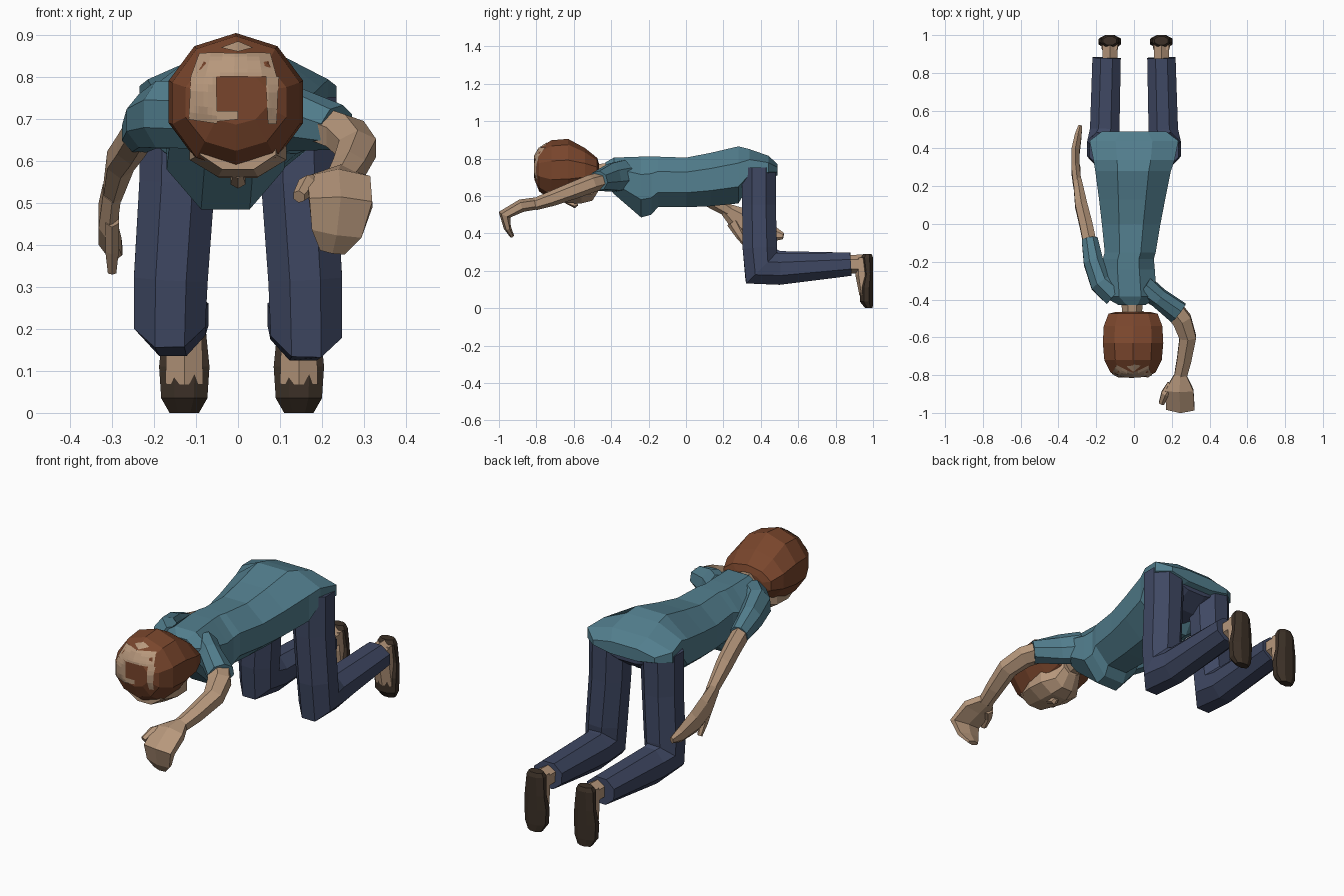
import bpy, bmesh
from math import cos, sin, pi
from mathutils import Vector


def mat(name, rgb):
    m = bpy.data.materials.new(name)
    m.diffuse_color = (*rgb, 1)
    return m


SHIRT = mat("shirt", (0.085, 0.21, 0.27))
DENIM = mat("trousers", (0.05, 0.065, 0.125))
SKIN = mat("skin", (0.47, 0.31, 0.2))
HAIR = mat("hair", (0.19, 0.06, 0.025))
SHOE = mat("shoe", (0.045, 0.03, 0.02))


def finish(name, bm, material):
    bmesh.ops.recalc_face_normals(bm, faces=bm.faces)
    me = bpy.data.meshes.new(name)
    bm.to_mesh(me)
    bm.free()
    me.materials.append(material)
    ob = bpy.data.objects.new(name, me)
    bpy.context.collection.objects.link(ob)
    return ob


def loft(name, pts, material, n=8, axis=None):
    """Faceted tube through rings (x, y, z, half width, half depth)."""
    bm = bmesh.new()
    c = [Vector(p[:3]) for p in pts]
    rings = []
    for i, p in enumerate(pts):
        if axis:
            t = Vector(axis)
        else:
            t = Vector()
            if i > 0:
                t += (c[i] - c[i - 1]).normalized()
            if i < len(c) - 1:
                t += (c[i + 1] - c[i]).normalized()
            t.normalize()
        u = Vector((1, 0, 0))
        u = (u - t * u.dot(t)).normalized()
        v = t.cross(u)
        k = 1 / cos(pi / n)
        ring = []
        for j in range(n):
            a = 2 * pi * (j + 0.5) / n
            ring.append(bm.verts.new(c[i] + u * (p[3] * k * cos(a)) + v * (p[4] * k * sin(a))))
        rings.append(ring)
    for r, s in zip(rings, rings[1:]):
        for j in range(n):
            bm.faces.new((r[j], r[(j + 1) % n], s[(j + 1) % n], s[j]))
    bm.faces.new(rings[0])
    bm.faces.new(rings[-1])
    return finish(name, bm, material)


def slices(name, rows, material, n=8):
    """Loft along y from rows (y, x centre, half width, low z, high z)."""
    return loft(name, [(x, y, (a + b) / 2, w, (b - a) / 2) for y, x, w, a, b in rows],
                material, n, (0, 1, 0))


# Shirt body, chest hanging down, hips raised
slices("shirt_body", [
    (-0.43, -0.01, 0.07, 0.67, 0.78), (-0.385, -0.02, 0.14, 0.61, 0.805),
    (-0.24, -0.03, 0.14, 0.485, 0.81), (-0.185, -0.03, 0.135, 0.50, 0.81),
    (-0.15, -0.02, 0.135, 0.54, 0.81), (0.0, -0.015, 0.155, 0.54, 0.805),
    (0.13, -0.01, 0.175, 0.545, 0.83), (0.28, -0.005, 0.20, 0.56, 0.865),
    (0.34, 0, 0.215, 0.66, 0.85), (0.44, 0, 0.235, 0.69, 0.815),
    (0.49, 0, 0.17, 0.71, 0.77)], SHIRT)

# Trousers: seat and bent legs, then feet
slices("trouser_seat", [(0.30, 0, 0.12, 0.60, 0.75), (0.38, 0, 0.14, 0.62, 0.75),
                        (0.465, 0, 0.12, 0.68, 0.75)], DENIM)
for side, s, dz, fx in (("left", -1, 0.02, -0.128), ("right", 1, 0, 0.145)):
    loft(side + "_trouser_leg", [
        (s * 0.14, 0.39, 0.75, 0.095, 0.09), (s * 0.145, 0.39, 0.55, 0.09, 0.09),
        (s * 0.16, 0.395, 0.32, 0.088, 0.092), (s * 0.163, 0.402, 0.215 + dz, 0.085, 0.115),
        (s * 0.155, 0.50, 0.21 + dz / 2, 0.078, 0.085),
        (s * 0.145, 0.88, 0.235, 0.075, 0.062)], DENIM)
    loft(side + "_ankle", [(fx, 0.85, 0.235, 0.04, 0.042), (fx, 0.95, 0.235, 0.04, 0.045)], SKIN, 6)
    loft(side + "_instep", [(fx, 0.935, 0.27, 0.04, 0.02), (fx, 0.94, 0.18, 0.042, 0.03),
                            (fx, 0.95, 0.07, 0.045, 0.02)], SKIN, 6)
    loft(side + "_shoe", [
        (fx, 0.978, 0.0, 0.035, 0.02), (fx, 0.965, 0.035, 0.055, 0.035),
        (fx, 0.965, 0.11, 0.06, 0.035), (fx, 0.975, 0.18, 0.053, 0.025),
        (fx, 0.968, 0.27, 0.046, 0.032), (fx, 0.97, 0.29, 0.036, 0.022)], SHOE, 8, (0, 0, 1))

# Left arm trailing backwards
loft("left_sleeve", [(-0.10, -0.37, 0.71, 0.07, 0.08), (-0.175, -0.31, 0.71, 0.06, 0.08),
                     (-0.215, -0.20, 0.695, 0.052, 0.065), (-0.235, -0.08, 0.665, 0.042, 0.045)],
     SHIRT)
loft("left_arm", [(-0.23, -0.12, 0.675, 0.035, 0.04), (-0.255, 0.0, 0.635, 0.034, 0.04),
                  (-0.28, 0.10, 0.60, 0.032, 0.04), (-0.30, 0.23, 0.52, 0.022, 0.03)], SKIN, 6)
loft("left_hand", [(-0.30, 0.21, 0.53, 0.022, 0.03), (-0.31, 0.29, 0.47, 0.022, 0.06),
                   (-0.31, 0.38, 0.43, 0.022, 0.055), (-0.295, 0.47, 0.395, 0.018, 0.035),
                   (-0.285, 0.52, 0.385, 0.01, 0.015)], SKIN, 6)
loft("left_thumb", [(-0.30, 0.25, 0.46, 0.016, 0.03), (-0.30, 0.29, 0.39, 0.016, 0.022),
                    (-0.30, 0.32, 0.335, 0.01, 0.01)], SKIN, 6)

# Right arm reaching forwards, hand drooping
loft("right_sleeve", [(0.05, -0.33, 0.71, 0.06, 0.08), (0.13, -0.39, 0.70, 0.05, 0.075),
                      (0.235, -0.47, 0.68, 0.06, 0.05)], SHIRT)
loft("right_arm", [(0.20, -0.44, 0.685, 0.05, 0.04), (0.255, -0.51, 0.665, 0.05, 0.042),
                   (0.285, -0.60, 0.63, 0.044, 0.04), (0.265, -0.72, 0.585, 0.038, 0.035),
                   (0.245, -0.81, 0.555, 0.033, 0.028)], SKIN, 6)
loft("right_hand", [(0.245, -0.80, 0.56, 0.033, 0.028), (0.24, -0.88, 0.548, 0.075, 0.03),
                    (0.245, -0.97, 0.50, 0.075, 0.03), (0.235, -0.955, 0.43, 0.06, 0.017),
                    (0.225, -0.93, 0.385, 0.03, 0.01)], SKIN, 6)
loft("right_thumb", [(0.20, -0.85, 0.545, 0.025, 0.022), (0.165, -0.90, 0.54, 0.022, 0.024),
                     (0.145, -0.95, 0.515, 0.014, 0.014)], SKIN, 6)

# Head, face down, crown pointing forwards
slices("neck", [(-0.39, -0.01, 0.06, 0.66, 0.78), (-0.47, -0.01, 0.052, 0.65, 0.77),
                (-0.54, 0, 0.055, 0.62, 0.76)], SKIN)
slices("face", [(-0.74, 0, 0.09, 0.58, 0.70), (-0.64, 0, 0.115, 0.562, 0.70),
                (-0.56, 0, 0.11, 0.56, 0.70), (-0.50, 0, 0.07, 0.575, 0.70),
                (-0.46, 0, 0.05, 0.64, 0.72)], SKIN)
loft("nose", [(0, -0.64, 0.57, 0.012, 0.01), (0, -0.595, 0.555, 0.018, 0.018),
              (0, -0.58, 0.56, 0.012, 0.01)], SKIN, 6)
hair = slices("hair", [
    (-0.81, -0.005, 0.075, 0.69, 0.81), (-0.785, -0.005, 0.12, 0.63, 0.85),
    (-0.72, -0.005, 0.152, 0.585, 0.89), (-0.63, -0.005, 0.16, 0.585, 0.897),
    (-0.54, -0.005, 0.155, 0.625, 0.85), (-0.475, -0.005, 0.13, 0.665, 0.80),
    (-0.465, -0.005, 0.09, 0.69, 0.77)], HAIR, 10)

# Bare patches showing through the hair, projected on the crown
patches = [[(-0.115, 0.70), (-0.05, 0.69), (-0.05, 0.80), (-0.11, 0.80)],
           [(-0.11, 0.80), (0.09, 0.80), (0.075, 0.855), (-0.09, 0.855)],
           [(0.07, 0.69), (0.09, 0.69), (0.095, 0.80), (0.065, 0.80)],
           [(-0.05, 0.695), (0.0, 0.70), (0.0, 0.72), (-0.05, 0.72)],
           [(-0.04, 0.867), (0.0, 0.858), (0.035, 0.867), (0.0, 0.882)]]
for i, quad in enumerate(patches):
    bm = bmesh.new()
    bm.faces.new([bm.verts.new((x, -0.95, z)) for x, z in quad])
    bmesh.ops.subdivide_edges(bm, edges=bm.edges, cuts=5, use_grid_fill=True)
    ob = finish("bare_patch_%d" % (i + 1), bm, SKIN)
    wrap = ob.modifiers.new("wrap", 'SHRINKWRAP')
    wrap.target = hair
    wrap.wrap_method = 'PROJECT'
    wrap.wrap_mode = 'ABOVE_SURFACE'
    wrap.use_project_y = True
    wrap.use_positive_direction = True
    wrap.offset = 0.004
